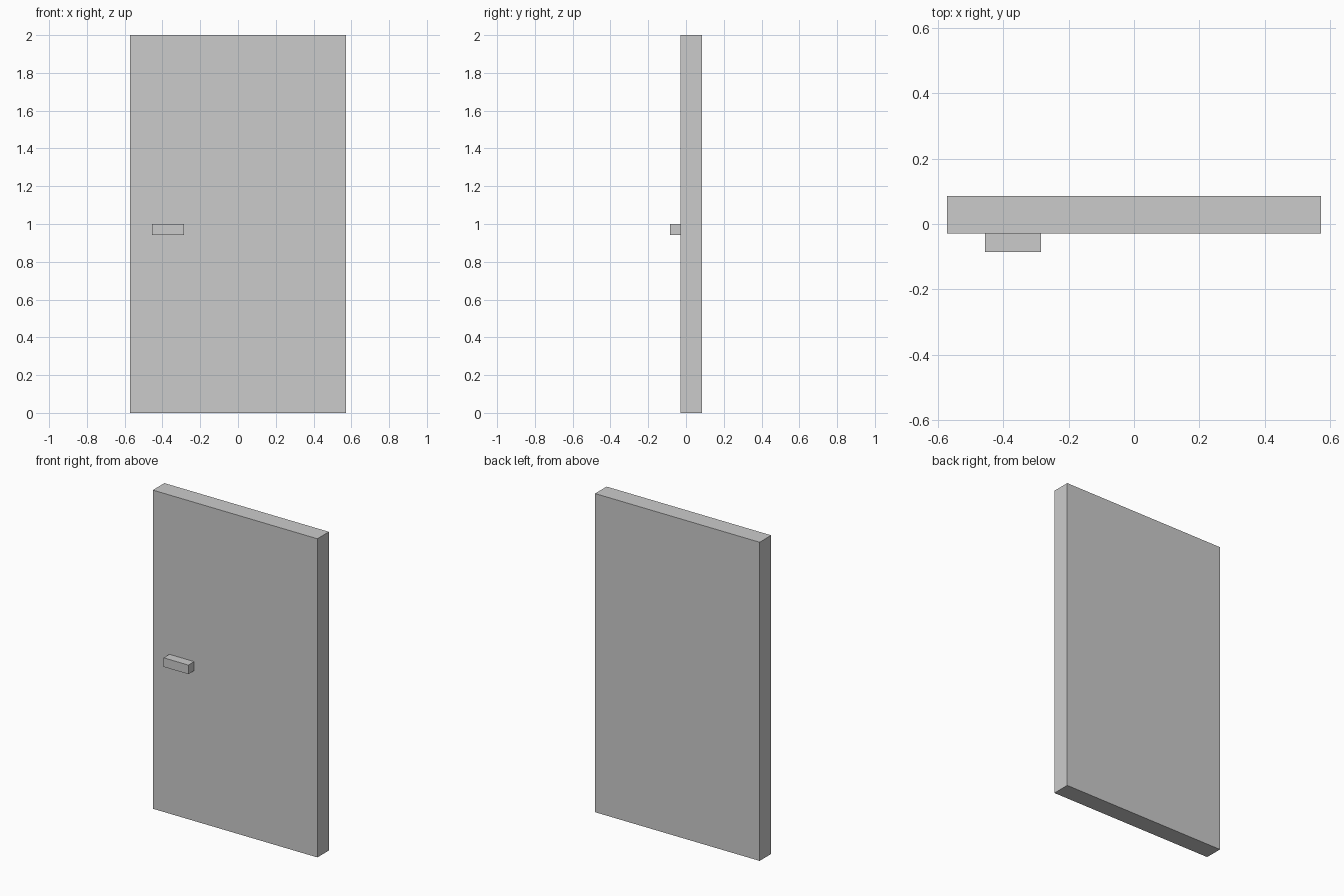
import bpy

if "Cube" in bpy.data.objects:
    bpy.data.objects.remove(bpy.data.objects["Cube"])


def box(name, lo, hi):
    """Add a box spanning two opposite corners, with its scale applied."""
    centre = [(a + b) / 2 for a, b in zip(lo, hi)]
    bpy.ops.mesh.primitive_cube_add(size=1, location=centre)
    obj = bpy.context.object
    obj.name = name
    obj.scale = [b - a for a, b in zip(lo, hi)]
    bpy.ops.object.transform_apply(location=False, rotation=False, scale=True)
    return obj


# Door slab
FRONT = -0.0286
box("door_panel", (-0.5714, FRONT, 0), (0.5714, 0.0857, 2))

# Handle bar on the front face, near the left edge
box("door_handle", (-0.456, -0.0857, 0.943), (-0.2846, FRONT, 1.0))
